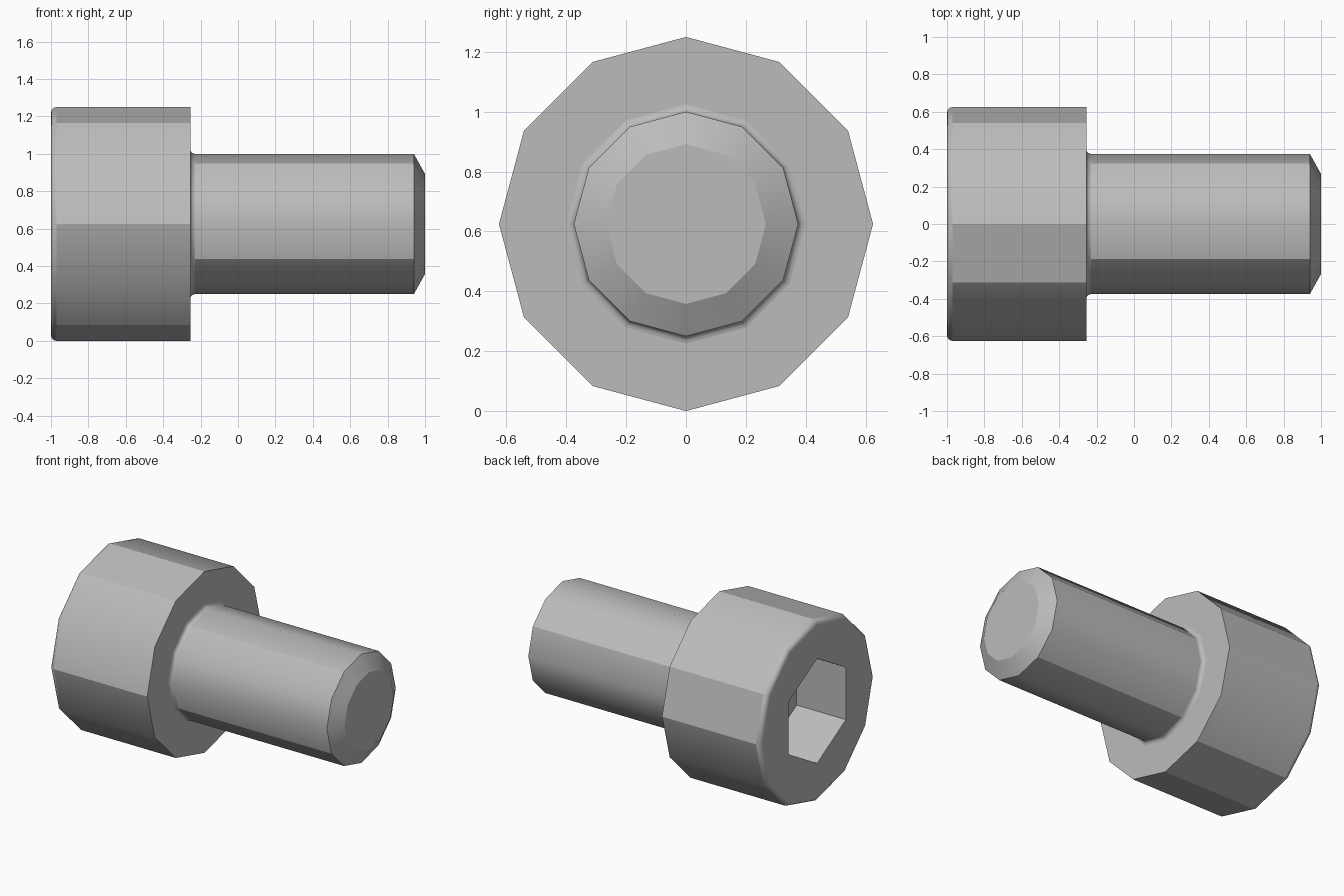
import bpy, bmesh
from math import sin, cos, pi, radians

SIDES = 12
AXIS_Z = 0.625

cube = bpy.data.objects.get("Cube")
if cube:
    bpy.data.objects.remove(cube, do_unlink=True)

steel = bpy.data.materials.new("steel grey")
steel.use_nodes = True
steel.diffuse_color = (0.5, 0.5, 0.5, 1)
steel.node_tree.nodes["Principled BSDF"].inputs["Base Color"].default_value = (0.5, 0.5, 0.5, 1)


def arc(cx, cr, radius, start, end, steps):
    """Rounded corner of the profile, as (x, radius) points."""
    angles = [radians(start + (end - start) * i / steps) for i in range(steps + 1)]
    return [(cx + radius * cos(a), cr + radius * sin(a)) for a in angles]


def lathe(name, profile, creases, round_spans, cap_start=False, cap_end=False, hex_rings=()):
    """Sweep (x, radius) points around the x axis with few sides.
    Lengthwise edges in creases stay sharp, except within round_spans."""
    bm = bmesh.new()
    rings = []
    for i, (x, r) in enumerate(profile):
        ring = []
        for k in range(SIDES):
            # hexagonal rings have corners on odd steps and flat middles on even ones
            rk = r / cos(pi / 6) if i in hex_rings and k % 2 else r
            a = 2 * pi * k / SIDES
            ring.append(bm.verts.new((x, -rk * cos(a), AXIS_Z + rk * sin(a))))
        rings.append(ring)
    for i in range(len(rings) - 1):
        a, b = rings[i], rings[i + 1]
        for k in range(SIDES):
            n = (k + 1) % SIDES
            bm.faces.new((a[k], a[n], b[n], b[k]))
    if cap_start:
        bm.faces.new(rings[0])
    if cap_end:
        bm.faces.new(rings[-1])
    bm.normal_update()
    for face in bm.faces:
        face.smooth = True
    for i, ring in enumerate(rings):
        inside_round = any(s < i < e for s, e in round_spans)
        in_round = any(s <= i < e for s, e in round_spans)
        for k in range(SIDES):
            edge = bm.edges.get((ring[k], ring[(k + 1) % SIDES]))
            edge.smooth = inside_round
            if i + 1 < len(rings):
                edge = bm.edges.get((ring[k], rings[i + 1][k]))
                edge.smooth = in_round or k not in creases
                if i in hex_rings:
                    edge.smooth = k % 2 == 0
    bmesh.ops.recalc_face_normals(bm, faces=bm.faces)
    # an open surface is turned outward by its tip or underside face
    flat = max(bm.faces, key=lambda f: f.calc_center_median().x)
    if flat.normal.x < 0:
        bmesh.ops.reverse_faces(bm, faces=bm.faces)
    mesh = bpy.data.meshes.new(name)
    bm.to_mesh(mesh)
    bm.free()
    mesh.materials.append(steel)
    obj = bpy.data.objects.new(name, mesh)
    bpy.context.collection.objects.link(obj)
    return obj


# Head: socket floor, socket wall, front face, rounded rim, side, underside
head_profile = [(-0.625, 0.3125), (-1, 0.3125)]
head_profile += arc(-0.97, 0.595, 0.03, 180, 90, 4)
head_profile += [(-0.255, 0.625), (-0.255, 0.40)]
lathe("socket_head", head_profile, {0, 2, 3, 5, 6, 8, 9, 10}, [(2, 6)],
      cap_start=True, hex_rings=(0, 1))

# Shank: fillet under the head, straight body, chamfered tip
shank_profile = arc(-0.23, 0.40, 0.025, 180, 270, 4)
shank_profile += [(0.94, 0.375), (1, 0.267)]
shank_profile[0] = (-0.255, 0.40)
lathe("shank", shank_profile, {2, 5, 8, 11}, [(0, 4), (5, 6)], cap_end=True)
